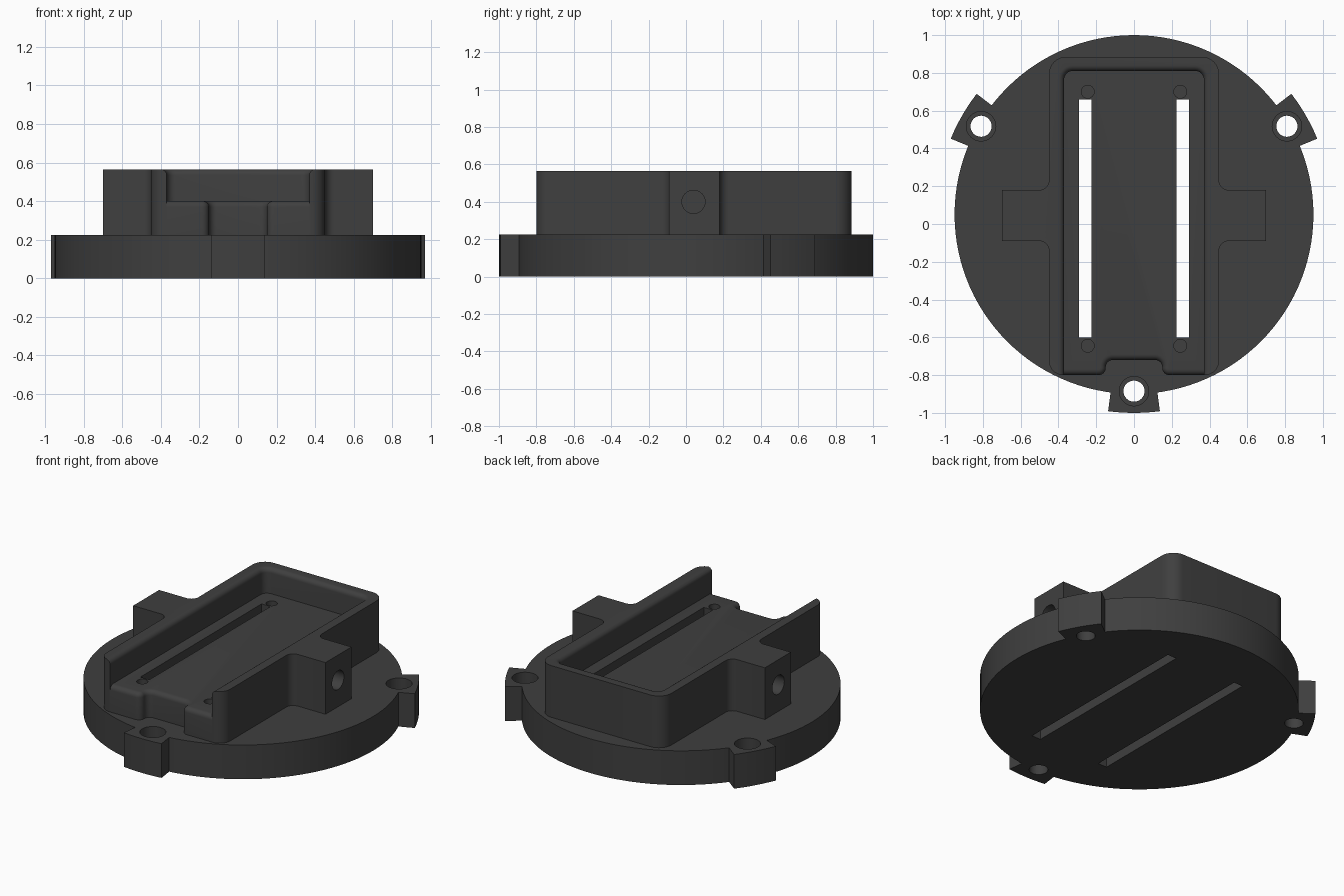
import bpy, bmesh, math
from mathutils import Vector

if "Cube" in bpy.data.objects:
    bpy.data.objects.remove(bpy.data.objects["Cube"])

BASE_H, FLOOR_H, TOP_H = 0.225, 0.40, 0.565
DISC_Y = 0.05

mat = bpy.data.materials.new("charcoal")
mat.diffuse_color = (0.05, 0.05, 0.05, 1)
mat.use_nodes = True
mat.node_tree.nodes["Principled BSDF"].inputs["Base Color"].default_value = mat.diffuse_color


def rounded(corners, n=8):
    """Outline from (x, y, radius) right-angle corners."""
    pts = []
    for i, (x, y, r) in enumerate(corners):
        p = Vector((x, y))
        if r == 0:
            pts.append(p)
            continue
        u = (Vector(corners[i - 1][:2]) - p).normalized()
        v = (Vector(corners[(i + 1) % len(corners)][:2]) - p).normalized()
        for k in range(n + 1):
            a = math.pi / 2 * k / n
            pts.append(p + r * (u * (1 - math.sin(a)) + v * (1 - math.cos(a))))
    return pts


def circle(x, y, r, n=32):
    return [Vector((x + r * math.cos(2 * math.pi * i / n),
                    y + r * math.sin(2 * math.pi * i / n))) for i in range(n)]


def loft(name, levels):
    """Closed solid through matching outlines given as (outline, z)."""
    bm = bmesh.new()
    rings = [[bm.verts.new((p.x, p.y, z)) for p in o] for o, z in levels]
    for a, b in zip(rings, rings[1:]):
        for i in range(len(a)):
            j = (i + 1) % len(a)
            bm.faces.new((a[i], a[j], b[j], b[i]))
    bm.faces.new(rings[0][::-1])
    bm.faces.new(rings[-1])
    bmesh.ops.recalc_face_normals(bm, faces=bm.faces)
    me = bpy.data.meshes.new(name)
    bm.to_mesh(me)
    bm.free()
    me.materials.append(mat)
    ob = bpy.data.objects.new(name, me)
    bpy.context.collection.objects.link(ob)
    return ob


def prism(name, outline, z0, z1):
    return loft(name, [(outline, z0), (outline, z1)])


def select(ob):
    bpy.ops.object.select_all(action='DESELECT')
    ob.select_set(True)
    bpy.context.view_layer.objects.active = ob


def cut(ob, cutters):
    select(ob)
    for c in cutters:
        m = ob.modifiers.new("cut", 'BOOLEAN')
        m.operation, m.solver, m.object = 'DIFFERENCE', 'EXACT', c
        bpy.ops.object.modifier_apply(modifier=m.name)


# Round base plate with three mounting tabs
TABS = (30, 150, 270)
HALF = 7.5
steps = sorted({(a, 0.95) for a in range(0, 360, 3)
                if all(abs(a - t) > HALF for t in TABS)}
               | {(t + s * HALF, r) for t in TABS for s in (-1, 1) for r in (0.95, 1.05)}
               | {(t + d, 1.05) for t in TABS for d in (-5, -2.5, 0, 2.5, 5)})
outline = []
for a, r in steps:
    outline.append((a, r))
for t in TABS:  # leaving a tab: outer corner comes before inner corner
    i, j = outline.index((t + HALF, 0.95)), outline.index((t + HALF, 1.05))
    outline[i], outline[j] = outline[j], outline[i]
outline = [Vector((r * math.cos(math.radians(a)), DISC_Y + r * math.sin(math.radians(a))))
           for a, r in outline]
base = prism("base_plate", outline, 0, BASE_H)

# Housing with a side arm on each side
right = [(0.45, -0.80, 0.075), (0.45, -0.09, 0.05), (0.70, -0.09, 0),
         (0.70, 0.18, 0), (0.45, 0.18, 0.05), (0.45, 0.885, 0.09)]
left = [(-x, y, r) for x, y, r in reversed(right)]
housing = prism("housing", rounded(right + left), BASE_H, TOP_H)

# Tray floor with a front notch and rounded front lip
notch = [(-0.15, -0.80, 0.038), (-0.15, -0.72, 0.038),
         (0.15, -0.72, 0.038), (0.15, -0.80, 0.038)]
tray = prism("tray_floor", rounded([(-0.37, -0.80, 0)] + notch +
             [(0.37, -0.80, 0), (0.37, 0.81, 0.045), (-0.37, 0.81, 0.045)]), BASE_H, FLOOR_H)
bm = bmesh.new()
bm.from_mesh(tray.data)
lip = [e for e in bm.edges if all(v.co.z > FLOOR_H - 0.001 and v.co.y < -0.7 for v in e.verts)]
bmesh.ops.bevel(bm, geom=lip, offset=0.03, segments=5, profile=0.5, affect='EDGES')
bm.to_mesh(tray.data)
bm.free()


# Pocket cutter flaring at the rim
def pocket(d):
    w = 0.37 + d
    return rounded([(-w, -1, 0), (w, -1, 0), (w, 0.81 + d, 0.045 + d), (-w, 0.81 + d, 0.045 + d)])


R = 0.03
levels = [(pocket(0), 0.1)]
for k in range(7):
    a = math.pi / 2 * k / 6
    levels.append((pocket(R * (1 - math.cos(a))), TOP_H - R + R * math.sin(a)))
levels.append((pocket(R), 0.7))
pocket_cutter = loft("pocket_cutter", levels)

# Threaded bores in the arm ends
bores = []
for s in (-1, 1):
    b = prism("bore_cutter", circle(0, 0, 0.062), -0.15, 0.15)
    b.rotation_euler = (0, math.pi / 2, 0)
    b.location = (s * 0.66, 0.04, 0.40)
    bores.append(b)

# Long slots and small blind screw holes
slots, screws = [], []
for s in (-1, 1):
    xa, xb = sorted((s * 0.225, s * 0.29))
    slots.append(prism("slot_cutter", rounded([(xa, -0.60, 0), (xb, -0.60, 0),
                                              (xb, 0.66, 0), (xa, 0.66, 0)]), -0.1, 0.6))
    for y in (-0.645, 0.70):
        screws.append(prism("screw_cutter", circle(s * 0.245, y, 0.034, 24), 0.27, 0.6))

# Counterbored tab holes
tab_holes = []
for t in TABS:
    x = 0.935 * math.cos(math.radians(t))
    y = DISC_Y + 0.935 * math.sin(math.radians(t))
    tab_holes.append(prism("tab_hole_cutter", circle(x, y, 0.056), -0.1, 0.4))
    tab_holes.append(prism("counterbore_cutter", circle(x, y, 0.078), 0.12, 0.4))

bpy.context.view_layer.update()
cut(base, tab_holes + slots)
cut(housing, [pocket_cutter] + bores)
cut(tray, slots + screws)
for c in [pocket_cutter] + bores + slots + screws + tab_holes:
    bpy.data.objects.remove(c)

for ob in (base, housing, tray):
    select(ob)
    bpy.ops.object.shade_smooth_by_angle(angle=math.radians(30))
